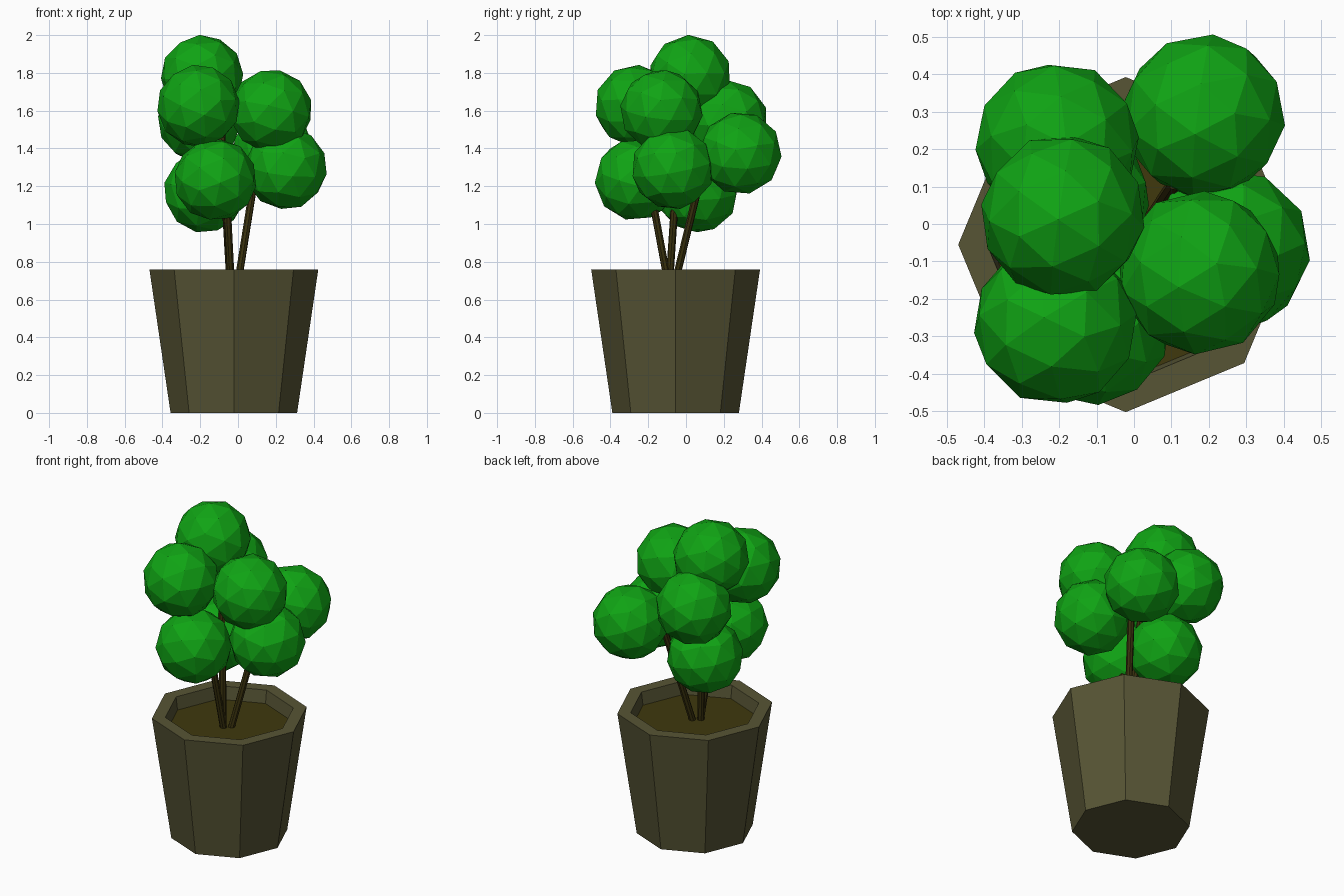
import bpy, bmesh, math, random
from mathutils import Vector, Matrix, Euler

if "Cube" in bpy.data.objects:
    bpy.data.objects.remove(bpy.data.objects["Cube"])

random.seed(4)


def material(name, rgb):
    m = bpy.data.materials.new(name)
    m.diffuse_color = (*rgb, 1)
    m.use_nodes = True
    m.node_tree.nodes["Principled BSDF"].inputs["Base Color"].default_value = m.diffuse_color
    return m


CLAY = material("clay", (0.095, 0.09, 0.035))
SOIL = material("soil", (0.05, 0.04, 0.004))
BARK = material("bark", (0.04, 0.03, 0.004))
LEAF = material("leaf", (0.005, 0.37, 0.007))


def make_object(name, bm, mat):
    bmesh.ops.recalc_face_normals(bm, faces=bm.faces)
    mesh = bpy.data.meshes.new(name)
    bm.to_mesh(mesh)
    bm.free()
    mesh.materials.append(mat)
    obj = bpy.data.objects.new(name, mesh)
    bpy.context.collection.objects.link(obj)
    return obj


def lathe(name, profile, centre, mat, sides=8):
    """Spin a (radius, z) profile into a faceted body with capped ends."""
    bm = bmesh.new()
    rings = []
    for r, z in profile:
        rings.append([bm.verts.new((centre[0] + r * math.cos(math.tau * i / sides),
                                    centre[1] + r * math.sin(math.tau * i / sides), z))
                      for i in range(sides)])
    for low, high in zip(rings, rings[1:]):
        for i in range(sides):
            j = (i + 1) % sides
            bm.faces.new((low[i], low[j], high[j], high[i]))
    bm.faces.new(rings[0])
    bm.faces.new(rings[-1])
    return make_object(name, bm, mat)


def stem(name, start, end, radius=0.02):
    start, end = Vector(start), Vector(end)
    axis = end - start
    rot = axis.to_track_quat('Z', 'Y').to_matrix().to_4x4()
    bm = bmesh.new()
    bmesh.ops.create_cone(bm, cap_ends=True, segments=8, radius1=radius, radius2=radius,
                          depth=axis.length,
                          matrix=Matrix.Translation((start + end) / 2) @ rot)
    return make_object(name, bm, BARK)


def leaf_ball(name, centre, radius=0.22):
    turn = Euler([random.uniform(0, math.tau) for _ in range(3)]).to_matrix().to_4x4()
    bm = bmesh.new()
    bmesh.ops.create_icosphere(bm, subdivisions=2, radius=radius,
                               matrix=Matrix.Translation(centre) @ turn)
    return make_object(name, bm, LEAF)


# Tapered octagonal pot with a hollow rim, and the soil inside it
POT = (-0.022, -0.055)
lathe("pot", [(0.335, 0), (0.447, 0.76), (0.37, 0.76), (0.358, 0.67)], POT, CLAY)
lathe("soil", [(0.35, 0.64), (0.36, 0.68)], POT, SOIL)

# Three thin stems rising from the soil
stem("stem_front", (-0.035, -0.09, 0.66), (-0.065, -0.20, 1.25))
stem("stem_middle", (-0.04, -0.09, 0.66), (-0.10, -0.02, 1.70))
stem("stem_back", (-0.005, -0.065, 0.66), (0.11, 0.11, 1.38))

# Faceted balls of foliage
BALLS = [
    (-0.19, 0.022, 1.782), (-0.21, -0.265, 1.625), (0.175, -0.13, 1.60),
    (-0.12, -0.265, 1.235), (0.253, -0.07, 1.295), (-0.175, 0.06, 1.172),
    (-0.205, 0.215, 1.545), (0.185, 0.288, 1.375),
]
for n, pos in enumerate(BALLS, 1):
    leaf_ball(f"foliage_ball_{n}", pos)
